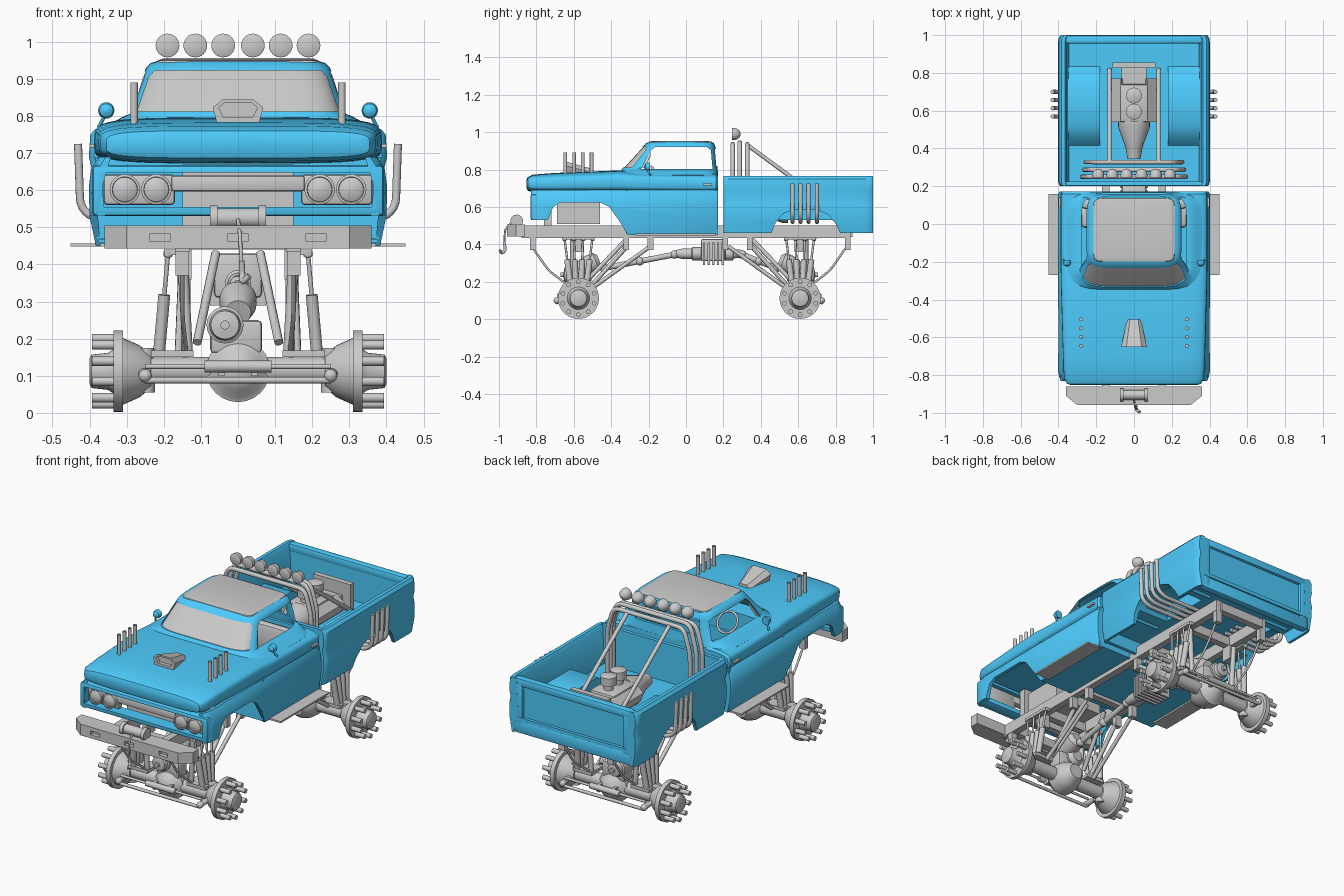
import bpy, bmesh, math
from mathutils import Vector as V
blue = bpy.data.materials.new("blue_paint")
blue.diffuse_color = (0.075, 0.6, 0.98, 1)
SIDES = (1, -1)

def loft(name, rings, mat=None, caps=(1, 1)):
    bm = bmesh.new()
    R = [[bm.verts.new(p) for p in r] for r in rings]
    for a, b in zip(R, R[1:]):
        for i in range(len(a)):
            bm.faces.new((a[i - 1], a[i], b[i], b[i - 1]))
    for flag, r in zip(caps, (R[0], R[-1])):
        if flag:
            bm.faces.new(r)
    bmesh.ops.recalc_face_normals(bm, faces=bm.faces)
    me = bpy.data.meshes.new(name)
    bm.to_mesh(me)
    bm.free()
    ob = bpy.data.objects.new(name, me)
    bpy.context.collection.objects.link(ob)
    if mat:
        me.materials.append(mat)
    return ob

def circle(r, n):
    return [(r * math.cos(t * math.tau / n), r * math.sin(t * math.tau / n)) for t in range(n)]

def lathe(name, prof, origin, axis, mat=None, n=20):
    q = V((0, 0, 1)).rotation_difference(V(axis))
    return loft(name, [[V(origin) + q @ V((*c, d)) for c in circle(max(r, 1e-4), n)] for d, r in prof], mat)

def rod(name, a, b, r, mat=None, n=12):
    d = V(b) - V(a)
    return lathe(name, [(0, r), (d.length, r)], a, d, mat, n)

def ball(name, c, r):
    return lathe(name, [(-r * math.cos(i * math.pi / 8), r * math.sin(i * math.pi / 8)) for i in range(9)], c, (0, 0, 1))

def prism(name, poly, axis, lo, hi, mat=None, bevel=0):
    f = {'x': lambda p, k: (k, *p), 'y': lambda p, k: (p[0], k, p[1]), 'z': lambda p, k: (*p, k)}[axis]
    ob = loft(name, [[f(p, k) for p in poly] for k in (lo, hi)], mat)
    if bevel:
        m = ob.modifiers.new("bevel", 'BEVEL')
        m.width, m.segments = bevel, 2
        apply(ob)
    return ob

def box(name, x0, x1, y0, y1, z0, z1, mat=None, bevel=0):
    return prism(name, [(x0, y0), (x1, y0), (x1, y1), (x0, y1)], 'z', z0, z1, mat, bevel)

def pair(name, x0, x1, *rest):
    box(name, x0, x1, *rest)
    box(name, -x1, -x0, *rest)

def apply(ob):
    bpy.context.view_layer.objects.active = ob
    for m in list(ob.modifiers):
        bpy.ops.object.modifier_apply(modifier=m.name)

def cut(ob, cutter, op='DIFFERENCE'):
    m = ob.modifiers.new("cut", 'BOOLEAN')
    m.operation, m.object, m.solver = op, cutter, 'EXACT'
    apply(ob)
    bpy.data.objects.remove(cutter)

def pipe(name, pts, r, bend=0.03):
    pts = [V(p) for p in pts]
    out = [pts[0]]
    for a, p, b in zip(pts, pts[1:], pts[2:]):
        u, w = p + (a - p).normalized() * bend, p + (b - p).normalized() * bend
        out += [u.lerp(p, t).lerp(p.lerp(w, t), t) for t in (0, .25, .5, .75, 1)]
    out.append(pts[-1])
    rings = []
    for i, p in enumerate(out):
        d = (out[min(i + 1, len(out) - 1)] - out[max(i - 1, 0)]).normalized()
        side = (side - d * side.dot(d)).normalized() if i else d.orthogonal().normalized()
        rings.append([p + side * a + d.cross(side) * b for a, b in circle(r, 12)])
    return loft(name, rings)

def superellipse(a0, a1, b0, b1, n, count=48):
    sg = lambda v: math.copysign(abs(v) ** (2 / n), v)
    return [((a0 + a1 + (a1 - a0) * sg(c)) / 2, (b0 + b1 + (b1 - b0) * sg(s)) / 2) for c, s in circle(1, count)]

# hood and cab shoulder
secs = [(-.852, .335, .70, .748), (-.846, .355, .687, .76), (-.818, .371, .678, .773), (-.7, .376, .674, .782),
        (-.35, .386, .672, .796), (-.25, .388, .672, .786), (.16, .388, .67, .78), (.172, .378, .68, .77)]
upper = loft("hood_and_shoulder", [[(x, y, z) for x, z in superellipse(-w, w, a, b, 4.5)] for y, w, a, b in secs], blue)
cut(upper, box("cutter", -.29, .29, -.24, .14, .6, .9))
# fenders with wheel arch, mirrors, hood stacks
arch = [(-.95, .4), (-.95, .53), (-.74, .53), (-.71, .60), (-.67, .625), (-.46, .625), (-.41, .60), (-.36, .53), (-.31, .45), (-.3, .4)]
side = [(.383, .45), (.4, .53), (.402, .61), (.395, .66), (.375, .69), (.36, .69), (.385, .61), (.37, .45)]
for s in SIDES:
    f = loft("fender_and_door", [[(s * x * k, y, z) for x, z in side] for y, k in ((-.83, .95), (-.81, .985), (-.78, 1), (.16, 1), (.172, .98))], blue)
    cut(f, prism("cutter", arch, 'x', -.6, .6))
    rod("mirror_stalk", (s * .375, -.19, .77), (s * .357, -.21, .805), .005, blue)
    lathe("side_mirror", [(-.012, .022), (0, .022), (.012, .018), (.02, .005)], (s * .355, -.205, .815), (0, -1, 0), blue)
    for y in (-.645, -.598, -.552, -.505):
        lathe("hood_stack", [(0, .01), (.13, .01), (.13, .007), (.11, .007), (.11, 0)], (s * .28, y, .76), (0, 0, 1), n=12)
pair("door_handle", .38, .4, .09, .14, .715, .725)
pair("running_board", .36, .452, -.27, .16, .448, .457)
# cab floor, firewall, back wall, inner bay and interior
box("cab_floor", -.375, .375, -.32, .165, .458, .468, blue)
box("firewall", -.38, .38, -.325, -.31, .47, .69, blue)
box("cab_back", -.385, .385, .155, .17, .455, .69, blue)
box("engine_bay", -.15, .15, -.69, -.46, .51, .625)
box("bench_seat", -.28, .28, -.02, .11, .47, .63, None, .02)
box("seat_back", -.28, .28, .08, .135, .6, .77, None, .02)
ring = circle(.058, 16)
pipe("steering_wheel", [(-.15 + a, -.15 - .6 * b, .77 + .8 * b) for a, b in ring + ring[:1]], .006, .005)
# cab greenhouse with window openings and windshield
cab_secs = [(.77, .36, -.36, .172), (.79, .325, -.352, .17), (.808, .29, -.338, .168), (.91, .256, -.245, .16),
            (.93, .248, -.225, .155), (.943, .235, -.21, .148), (.95, .21, -.19, .13)]
def cab_shell(name, k, th, mat=None):
    ob = loft(name, [[(x * k, y + (1 - k) * .3, z) for x, y in superellipse(-w, w, a, b, 6, 64)] for z, w, a, b in cab_secs], mat, (0, 1))
    m = ob.modifiers.new("shell", 'SOLIDIFY')
    m.thickness, m.offset = th, -1
    apply(ob)
    return ob
screen = [(-.272, .812), (.272, .812), (.24, .905), (.225, .922), (-.225, .922), (-.24, .905)]
cab = cab_shell("cab", 1, .014, blue)
cut(cab, prism("cutter", [(-.24, .803), (-.19, .9), (-.165, .92), (.11, .92), (.133, .905), (.142, .803)], 'x', -.5, .5))
cut(cab, prism("cutter", screen, 'y', -.6, -.19))
cut(cab, prism("cutter", [(-.2, .82), (.2, .82), (.19, .91), (-.19, .91)], 'y', .1, .4))
glass = cab_shell("windshield", .98, .004)
cut(glass, prism("cutter", [(x * 1.02, z) for x, z in screen], 'y', -.6, -.19), 'INTERSECT')
loft("roof_panel", [[(x, y, z) for x, y in superellipse(-w, w, a, b, 12)] for z, w, a, b in
     ((.938, .218, -.203, .14), (.949, .214, -.198, .136), (.953, .2, -.18, .12))])
# grille surround, grille, headlights and hood scoop
sur = box("grille_surround", -.393, .393, -.832, -.76, .53, .668, blue, .012)
cut(sur, box("cutter", -.365, .365, -.9, -.7, .555, .648))
box("grille_bar", -.18, .18, -.81, -.77, .597, .64, None, .008)
box("radiator", -.15, .15, -.76, -.72, .5, .67)
pair("headlight_panel", .17, .362, -.805, -.77, .56, .643, None, .01)
for x in (-.305, -.22, .22, .305):
    lathe("headlight", [(0, .041), (.02, .041), (.022, .034), (.015, .033), (.022, .02), (.024, 0)], (x, -.805, .602), (0, -1, 0), n=24)
scoop = loft("hood_scoop", [[(-w * .8, y, .77), (w * .8, y, .77), (w, y, z - .022), (w * .6, y, z), (-w * .6, y, z), (-w, y, z - .022)]
             for y, w, z in ((-.65, .068, .845), (-.505, .036, .805))])
cut(scoop, prism("cutter", [(-.04, .797), (.04, .797), (.052, .823), (.036, .836), (-.036, .836), (-.052, .823)], 'y', -.7, -.63))
# cargo bed with wheel tubs and tailgate
half = [(.385, .46), (.4, .54), (.402, .61), (.392, .65), (.402, .69), (.398, .75), (.385, .765), (.365, .765), (.355, .75), (.345, .55)]
ring = half + [(-x, z) for x, z in reversed(half)] + [(-.37, .46), (-.37, .53), (.37, .53), (.37, .46)]
bed = loft("cargo_bed", [[(x * k, y, z) for x, z in ring] for y, k in ((.2, .965), (.207, .985), (.225, 1), (.96, 1), (.985, .99), (1, .965))], blue)
rear_arch = [(.45, .44), (.475, .51), (.52, .565), (.58, .585), (.70, .585), (.76, .56), (.80, .51), (.835, .44)]
tub = [(.40, .53), (.45, .59), (.52, .63), (.73, .63), (.79, .6), (.85, .53)]
inner = [(.625 + (y - .625) * .95, z - .012) for y, z in reversed(tub)]
for s in SIDES:
    cut(bed, prism("cutter", rear_arch, 'x', s * .19, s * .5))
    prism("wheel_tub", tub + inner, 'x', s * .18, s * .352, blue)
    prism("wheel_tub_wall", tub, 'x', s * .18, s * .19, blue)
box("bed_front", -.375, .375, .205, .225, .46, .762, blue)
box("tailgate", -.36, .36, .962, .983, .475, .76, blue)
box("tailgate_top", -.36, .36, .955, .998, .72, .765, blue, .01)
box("tailgate_bottom", -.36, .36, .955, .998, .46, .53, blue, .01)
pair("tailgate_edge", .31, .36, .965, .998, .47, .76, blue, .008)
# roll bars and lamps
for y, w, z in ((.25, .275, .935), (.287, .265, .945), (.328, .255, .935)):
    pipe("roll_bar", [(-w, y, .55), (-w, y, .8), (-w + .04, y, z), (w - .04, y, z), (w, y, .8), (w, y, .55)], .012, .04)
for x in (-.19, -.115, -.04, .04, .115, .19):
    lathe("roof_lamp", [(0, .029), (.002, .032), (.014, .032), (.03, .028), (.043, .016), (.048, 0)], (x, .245, .99), (0, 1, 0), n=24)
# roll bar braces, bed engine and side exhausts
for s in SIDES:
    rod("roll_bar_brace", (s * .13, .33, .93), (s * .13, .82, .57), .011)
    prism("cylinder_head", [(s * .05, .60), (s * .1, .58), (s * .118, .63), (s * .07, .67)], 'y', .54, .77)
    for y in (.57, .613, .656, .70):
        pipe("side_exhaust", [(s * .12, y, .52), (s * .38, y, .52), (s * .425, y, .55), (s * .431, y, .725)], .011, .03)
box("engine_block", -.065, .065, .54, .83, .55, .64)
box("intake", -.075, .075, .54, .74, .63, .675, None, .01)
box("radiator_rear", -.115, .115, .825, .855, .56, .71)
lathe("bell_housing", [(0, .035), (.06, .045), (.17, .085), (.2, .085)], (0, .345, .60), (0, 1, 0))
for y in (.595, .68):
    lathe("air_cleaner", [(0, .025), (.03, .025), (.03, .042), (.075, .042), (.08, .03), (.083, 0)], (0, y, .675), (0, 0, 1))
# chassis frame
pair("frame_rail", .13, .17, -.88, .88, .435, .5)
for y in (-.82, -.32, -.19, .21, .34, .865):
    pair("frame_bracket", .132, .168, y - .015, y + .015, .37, .44)
for y in (-.82, -.575, -.25, .12, .3, .61, .87):
    box("crossmember", -.14, .14, y - .02, y + .02, .44, .49)
# bumper, winch and hook
bump = prism("front_bumper", [(-.36, -.86), (.36, -.86), (.36, -.91), (.30, -.958), (-.30, -.958), (-.36, -.91)], 'z', .443, .505)
for x in (-.21, 0, .21):
    cut(bump, box("cutter", x - .027, x + .027, -1, -.935, .462, .484))
lathe("winch", [(-.075, .034), (-.055, .034), (-.055, .026), (.055, .026), (.055, .034), (.075, .034)], (0, -.905, .525), (1, 0, 0))
pipe("winch_cable", [(0, -.93, .52), (.005, -.968, .48), (.01, -.972, .4)], .005, .02)
pipe("winch_hook", [(.01, -.972, .41), (.012, -.965, .37), (.012, -.985, .35), (.03, -.995, .37)], .008, .012)
# transfer case
box("transfer_case", -.065, .065, .08, .21, .31, .43, None, .012)
for y in (.09, .115, .14, .165, .19):
    box("case_rib", -.075, .075, y, y + .012, .29, .41)
lathe("case_shafts", [(0, .02), (.03, .028), (.08, .028), (.085, .035), (.3, .035), (.305, .025), (.35, .02)], (0, -.05, .35), (0, 1, 0))

# axle, hubs, shocks, links and steering; d is the outward distance
def axle(y0, s, yin):
    P = lambda x, d, z: V((x, y0 + s * d, z))
    rod("axle_tube", P(-.26, 0, .115), P(.26, 0, .115), .036, n=20)
    lathe("differential", [(-.1, .04), (-.06, .07), (-.02, .084), (.03, .086), (.035, .075), (.065, .055), (.08, .02), (.082, 0)], P(0, 0, .115), (0, s, 0), n=24)
    box("gear_tower", -.075, .065, y0 - .04, y0 + .04, .16, .25, None, .012)
    lathe("gear_case", [(-.07, .03), (-.05, .05), (.05, .05), (.055, .042), (.075, .038), (.08, .012), (.095, .012)], P(-.035, 0, .237), (0, s, 0))
    lathe("gear_input", [(0, .035), (.06, .05), (.1, .05), (.12, .03)], P(0, 0, .27), (0, -s, .4))
    a, b = P(0, -.12, .27), V((0, yin, .35))
    rod("drive_shaft", a, b, .015)
    for t in (.04, .5, .95):
        ball("shaft_joint", a.lerp(b, t), .023)
    rod("tie_rod", P(-.25, .115, .088), P(.25, .115, .088), .009)
    rod("steering_ram", P(-.09, .1, .125), P(.09, .1, .125), .016)
    rod("ram_shaft", P(-.25, .1, .125), P(.25, .1, .125), .007)
    pair("ram_bracket", .037, .053, *sorted((y0, y0 + s * .1)), .1, .14)
    pair("shock_mount", .12, .235, y0 - .05, y0 + .05, .15, .168)
    pair("frame_shock_mount", .165, .2, y0 - .085, y0 + .085, .425, .44)
    pair("link_plate", .125, .165, y0 - .03, y0 + .03, .36, .44)
    for k in SIDES:
        ball("steering_joint", P(k * .25, .115, .1), .018)
        lathe("wheel_hub", [(.235, .045), (.265, .07), (.31, .09), (.31, .11), (.335, .11), (.335, .06), (.35, .05), (.395, .045), (.4, .035), (.4, 0)],
              P(0, 0, .112), (k, 0, 0), n=32)
        for c, z in circle(.088, 20)[1::2]:
            rod("wheel_stud", P(k * .33, c, .112 + z), P(k * .393, c, .112 + z), .0125)
        for d in (-.075, -.025, .025, .075):
            top, low = P(k * .188, d, .435), P(k * .212, d * .55, .17)
            n = (top - low).length
            lathe("shock", [(0, .016), (n * .56, .016), (n * .56, .006), (n * .94, .006), (n * .95, .012), (n, .012)], low, top - low, n=12)
        for name, p, q, r in (("lower_link", (.16, -.05, .15), (.15, -.385, .39), .011), ("upper_link", (.11, -.03, .19), (.06, -.26, .43), .012),
                              ("brace_link", (.14, -.06, .17), (.14, -.26, .39), .012), ("vertical_strut", (.135, .03, .15), (.15, .03, .43), .014),
                              ("steering_arm", (.26, .02, .11), (.25, .118, .1), .014), ("king_pin", (.25, 0, .055), (.25, 0, .175), .026)):
            rod(name, P(k * p[0], *p[1:]), P(k * q[0], *q[1:]), r)
        pipe("limit_strap", [P(k * .15, .25, .39), P(k * .15, .16, .26), P(k * .14, .04, .17)], .006, .04)
axle(-.575, -1, -.04)
axle(.61, 1, .29)

# smooth round surfaces, keep hard edges
for ob in bpy.context.scene.objects:
    ob.select_set(True)
bpy.ops.object.shade_smooth_by_angle(angle=math.radians(35))
